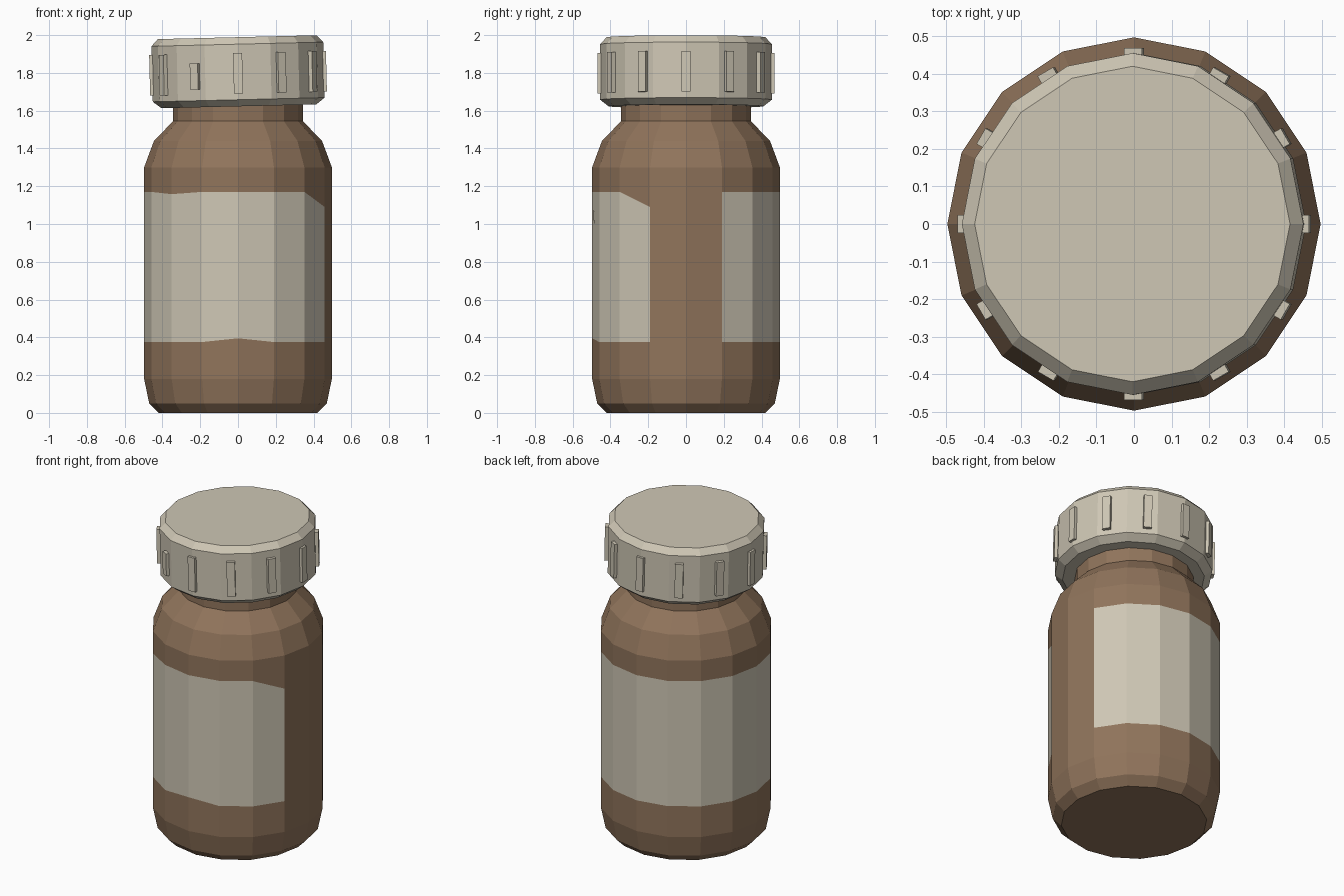
import bpy, bmesh
from math import sin, cos, tau, radians
from mathutils import Matrix, Vector

cube = bpy.data.objects.get("Cube")
if cube:
    bpy.data.objects.remove(cube, do_unlink=True)

SIDES = 16


def material(name, rgb):
    m = bpy.data.materials.new(name)
    m.use_nodes = True
    m.diffuse_color = (*rgb, 1)
    m.node_tree.nodes["Principled BSDF"].inputs["Base Color"].default_value = (*rgb, 1)
    return m


brown = material("brown glass", (0.28, 0.175, 0.105))
cream = material("cream", (0.62, 0.57, 0.46))


def finish(name, bm, *mats):
    mesh = bpy.data.meshes.new(name)
    bm.normal_update()
    bm.to_mesh(mesh)
    bm.free()
    for m in mats:
        mesh.materials.append(m)
    obj = bpy.data.objects.new(name, mesh)
    bpy.context.collection.objects.link(obj)
    return obj


def lathe(profile):
    """Stack of rings with capped ends; returns the mesh, rings and bands."""
    bm = bmesh.new()
    rings = [[bm.verts.new((r * cos(tau * i / SIDES), r * sin(tau * i / SIDES), z))
              for i in range(SIDES)] for r, z in profile]
    bands = []
    for low, high in zip(rings, rings[1:]):
        bands.append([bm.faces.new((low[i], low[(i + 1) % SIDES],
                                    high[(i + 1) % SIDES], high[i])) for i in range(SIDES)])
    bm.faces.new(rings[0][::-1])
    bm.faces.new(rings[-1])
    return bm, rings, bands


# Bottle with the paper label as the middle band, open on the left side
bm, rings, bands = lathe([(0.42, 0), (0.47, 0.05), (0.497, 0.18), (0.497, 0.375),
                          (0.497, 1.17), (0.497, 1.3), (0.445, 1.44),
                          (0.343, 1.545), (0.343, 1.64)])
for face in bands[3][1:-1]:
    face.material_index = 1
# Worn label edge
rings[3][12].co.z += 0.02
rings[4][15].co.z -= 0.08
rings[4][10].co.z -= 0.012
finish("bottle", bm, brown, cream)

# Cap, sitting slightly crooked
CAP_Z = 1.806
tilt = Matrix.Translation((0, 0, CAP_Z)) @ Matrix.Rotation(radians(-1.4), 4, 'Y')
bm, _, _ = lathe([(0.41, -0.183), (0.455, -0.148), (0.455, 0.146), (0.42, 0.183)])
cap = finish("cap", bm, cream)
cap.matrix_world = tilt

# Grip ribs round the cap, one of them worn short
bm = bmesh.new()
for i in range(12):
    height, lift = (0.14, -0.02) if i == 8 else (0.215, -0.008)
    place = (Matrix.Rotation(tau * i / 12, 4, 'Z') @ Matrix.Translation((0.447, 0, lift))
             @ Matrix.Diagonal((0.042, 0.048, height, 1)))
    bmesh.ops.create_cube(bm, size=1, matrix=place)
ribs = finish("cap_ribs", bm, cream)
ribs.matrix_world = tilt

# Small paper flakes lifting off the label front
bm = bmesh.new()
for points in ([(0.07, 1.09), (0.045, 1.03), (0.095, 1.0)],
               [(-0.06, 0.62), (-0.1, 0.48), (-0.06, 0.49)]):
    bm.faces.new([bm.verts.new(Vector((x, -0.501 + 0.2 * abs(x), z))) for x, z in points])
finish("label_flakes", bm, cream)
